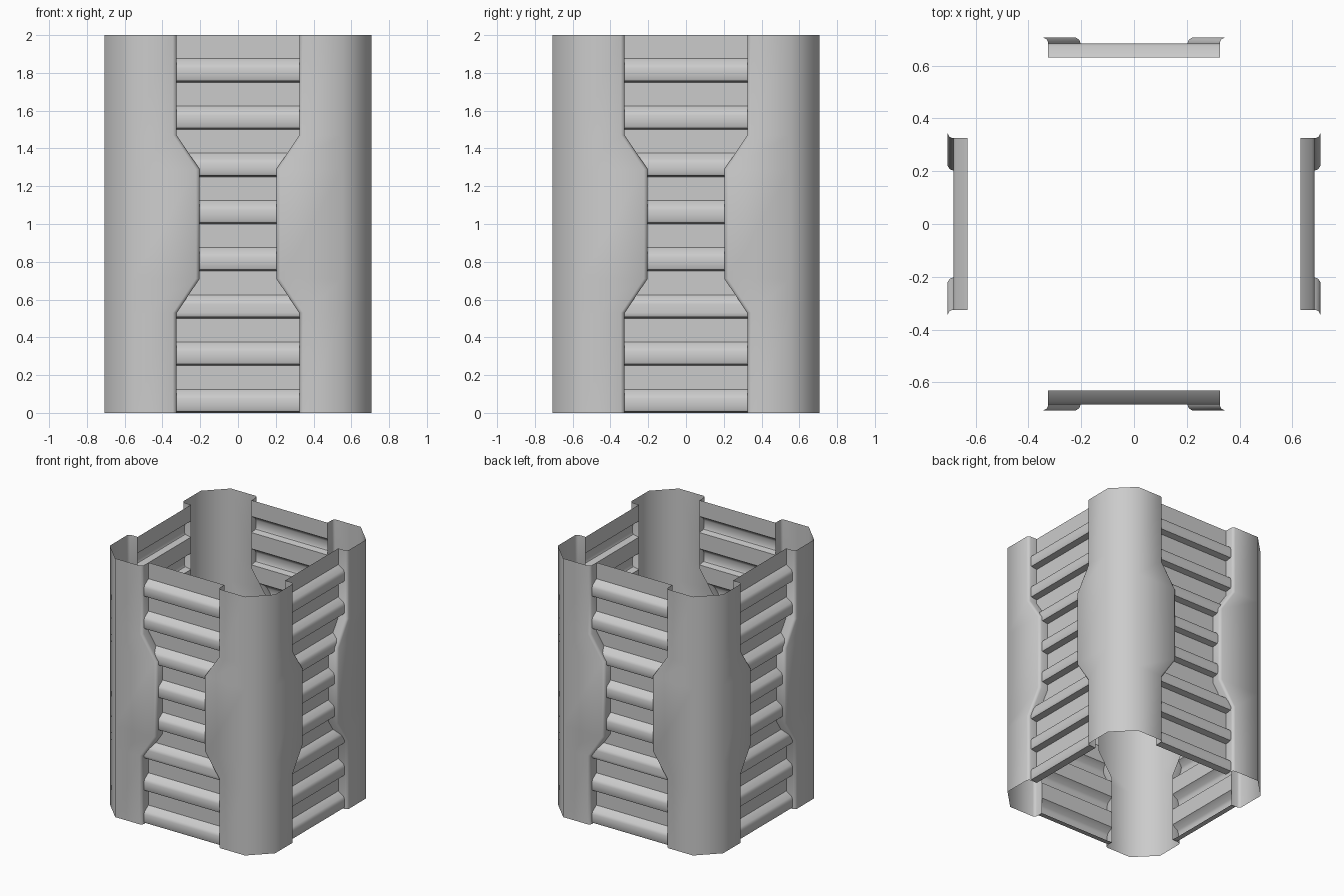
import bpy, math
from mathutils import Matrix, Vector

if "Cube" in bpy.data.objects:
    bpy.data.objects.remove(bpy.data.objects["Cube"])

OUT, BACK, LIP = 0.707, 0.63, 0.684     # outer skin, recessed wall, louver front
CH = 0.555                              # where the corner chamfer starts
KNOTS = [(0, .325), (.53, .325), (.71, .203), (1.29, .203), (1.47, .325), (2, .325)]


def half_width(z):
    """Half width of the opening between two corner panels at height z."""
    for (z0, w0), (z1, w1) in zip(KNOTS, KNOTS[1:]):
        if z <= z1:
            return w0 + (w1 - w0) * (z - z0) / (z1 - z0)
    return KNOTS[-1][1]


def sheet(name, rows, turn, smooth_angle):
    """Skin a grid of points, turned by quarter steps around z."""
    rot = Matrix.Rotation(turn * math.pi / 2, 3, 'Z')
    n = len(rows[0])
    verts = [rot @ Vector(p) for r in rows for p in r]
    faces = [(i * n + j, i * n + j + 1, (i + 1) * n + j + 1, (i + 1) * n + j)
             for i in range(len(rows) - 1) for j in range(n - 1)]
    me = bpy.data.meshes.new(name)
    me.from_pydata(verts, [], faces)
    ob = bpy.data.objects.new(name, me)
    bpy.context.collection.objects.link(ob)
    bpy.ops.object.select_all(action='DESELECT')
    ob.select_set(True)
    bpy.context.view_layer.objects.active = ob
    bpy.ops.object.shade_smooth_by_angle(angle=math.radians(smooth_angle))
    return ob


# Corner panel: return flange, rounded lip, face, chamfer, then mirrored
corner_rows = []
for z, w in KNOTS:
    half = [(w, -BACK), (w, -.686), (w + .005, -.699), (w + .02, -OUT), (CH, -OUT)]
    prof = half + [(-y, -x) for x, y in reversed(half)]
    corner_rows.append([(x, y, z) for x, y in prof])

# Louvered wall: eight louvers, trimmed to the opening
louver = [(BACK, 0), (.679, .008), (LIP, .018), (LIP, .075), (.675, .095), (BACK, .125)]
wall = [(d, z + k * .25) for k in range(8) for d, z in louver] + [(BACK, 2)]
wall += [(LIP, .53), (BACK, .71), (LIP, 1.29), (BACK, 1.47)]
# sort by height; at equal heights the stable sort keeps the order along the wall
wall.sort(key=lambda p: p[1])
wall_rows = [[(-half_width(z), -d, z), (half_width(z), -d, z)] for d, z in wall]

for i, side in enumerate(("front", "right", "back", "left")):
    sheet(side + "_corner_panel", corner_rows, i, 50)
    sheet(side + "_louvered_wall", wall_rows, i, 40)
